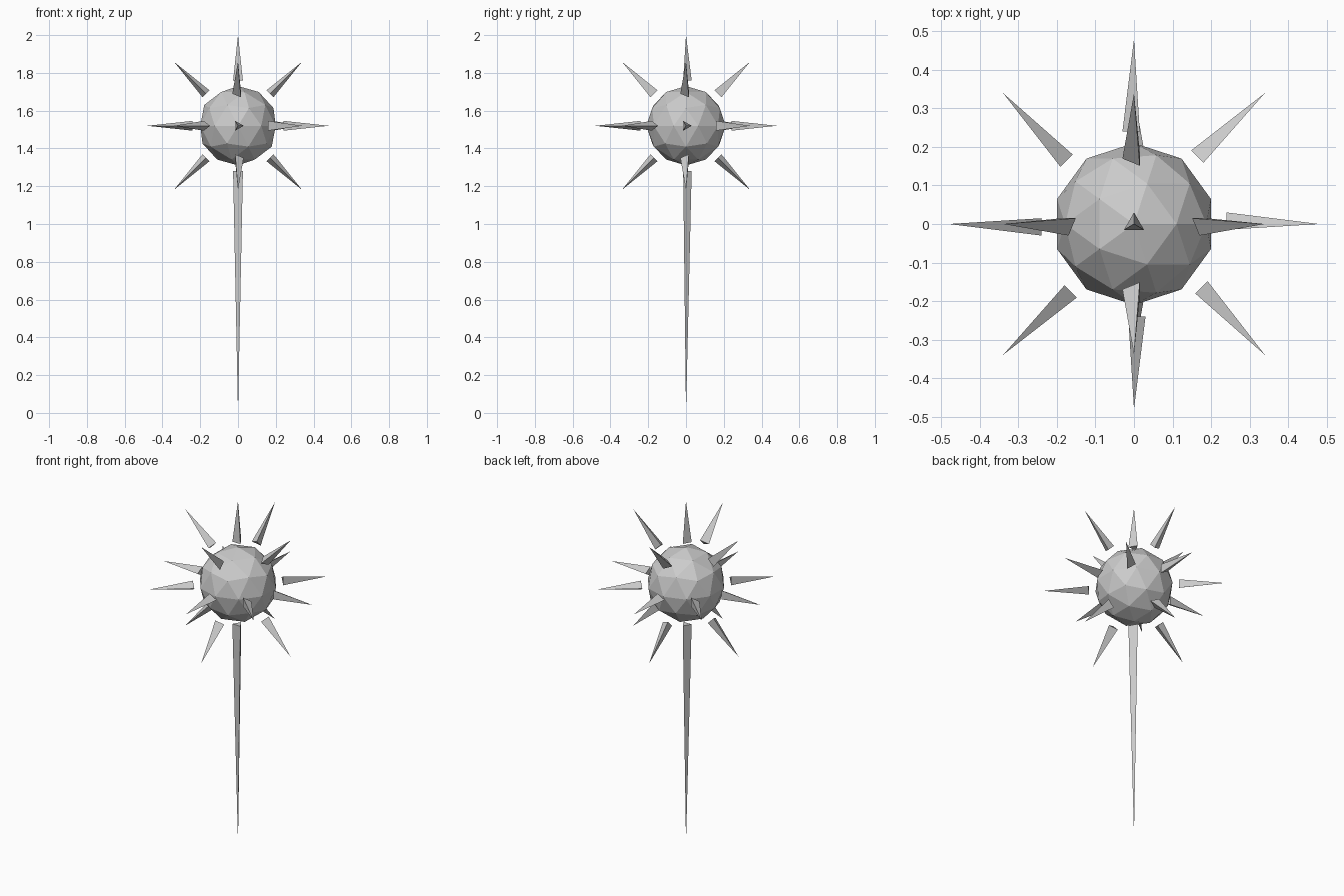
import bpy
from math import radians
from mathutils import Matrix

if "Cube" in bpy.data.objects:
    bpy.data.objects.remove(bpy.data.objects["Cube"])

CENTRE = 1.52            # height of the ball
BASE, TIP = 0.24, 0.48   # spike start and end distance from the ball centre
R = 0.03


def spike(name, theta, phi, roll=0, tip=TIP):
    """Three-sided spike pointing away from the ball (polar angles in degrees)."""
    bpy.ops.mesh.primitive_cone_add(vertices=3, radius1=R, radius2=0, depth=tip - BASE)
    ob = bpy.context.object
    ob.name = name
    ob.data.transform(Matrix.Translation((0, 0, (tip + BASE) / 2)))
    ob.matrix_world = (Matrix.Translation((0, 0, CENTRE))
                       @ Matrix.Rotation(radians(phi), 4, 'Z')
                       @ Matrix.Rotation(radians(theta), 4, 'Y')
                       @ Matrix.Rotation(radians(roll), 4, 'Z'))


# Faceted ball
bpy.ops.mesh.primitive_ico_sphere_add(subdivisions=2, radius=0.21, location=(0, 0, CENTRE))
bpy.context.object.name = "ball"

# Top spike and long tapering handle
spike("top_spike", 0, 0)
spike("handle", 180, 0, tip=CENTRE)

# Ring of eight spikes round the middle
for i in range(8):
    spike(f"middle_spike_{i}", 90, 45 * i)

# Four slanted spikes above and four below, each with its own roll
for i, (up, down) in enumerate([(180, 180), (0, 180), (0, 0), (180, 0)]):
    spike(f"upper_spike_{i}", 45, 90 * i, up)
    spike(f"lower_spike_{i}", 135, 90 * i, down)
